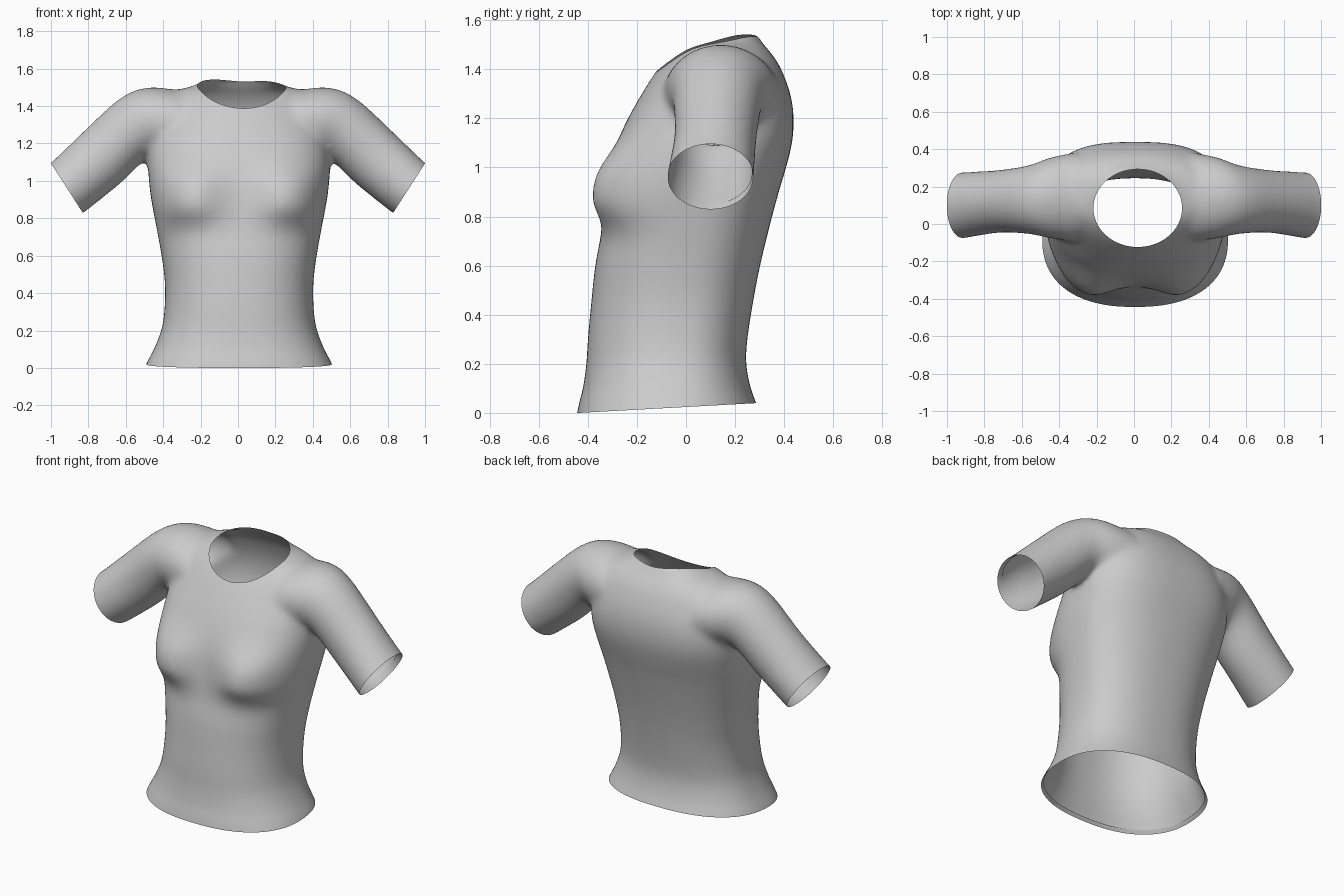
import bpy, bmesh
from math import sin, cos, pi, radians, exp
from mathutils import Vector
from mathutils.bvhtree import BVHTree

if "Cube" in bpy.data.objects:
    bpy.data.objects.remove(bpy.data.objects["Cube"])

N = 80
bm = bmesh.new()


def sgnpow(v, p):
    return (1 if v >= 0 else -1) * abs(v) ** p


def smooth_rows(rows, steps):
    """Catmull-Rom interpolation between rows of parameters."""
    out = []
    for i in range(len(rows) - 1):
        p0, p1, p2, p3 = (rows[max(0, min(len(rows) - 1, i + k))] for k in (-1, 0, 1, 2))
        for k in range(steps):
            t = k / steps
            out.append([.5 * (2 * b + (c - a) * t + (2 * a - 5 * b + 4 * c - d) * t * t
                              + (3 * b - a - 3 * c + d) * t ** 3)
                        for a, b, c, d in zip(p0, p1, p2, p3)])
    return out + [list(rows[-1])]


def loft(rings):
    """Skin a list of closed point rings and cap both ends."""
    loops = [[bm.verts.new(p) for p in r] for r in rings]
    for a, b in zip(loops, loops[1:]):
        for i in range(len(a)):
            j = (i + 1) % len(a)
            bm.faces.new((a[i], a[j], b[j], b[i]))
    bm.faces.new(loops[0][::-1])
    bm.faces.new(loops[-1])


# Torso sections: height, half width, front y, back y
sections = [
    (-.06, .53, -.455, .318), (.03, .493, -.438, .29), (.1, .456, -.42, .264),
    (.2, .417, -.406, .245), (.3, .40, -.40, .25), (.45, .397, -.386, .273),
    (.6, .415, -.37, .302), (.75, .442, -.342, .338), (.9, .47, -.325, .378),
    (1.0, .482, -.31, .408), (1.1, .487, -.28, .432), (1.2, .478, -.236, .439),
    (1.3, .46, -.18, .425), (1.4, .435, -.116, .388), (1.455, .39, -.065, .355),
    (1.485, .335, -.03, .33), (1.505, .255, 0, .312), (1.525, .215, .05, .30),
    (1.55, .18, .10, .288)]


def torso_ring(z, w, f, b):
    cy = -.07 + .14 * z
    high = min(1, max(0, (z - 1.2) / .2))
    back = exp(-((z - 1.2) / .22) ** 2)
    ring = []
    for i in range(N):
        a = 2 * pi * i / N
        n = 2.35 + (-.5 * high if sin(a) < 0 else .45 * back)
        x = w * sgnpow(cos(a), 2 / n)
        s = sgnpow(sin(a), 2 / n)
        y = cy + s * ((b - cy) if s > 0 else (cy - f))
        if s < 0:  # bust
            r = abs((abs(x) - .29) / .175) ** 2.4 + abs((z - .90) / (.13 if z < .90 else .18)) ** 2.5
            y -= .096 * exp(-r)
        ring.append((x + .006, y, z))
    return ring


loft([torso_ring(*r) for r in smooth_rows(sections, 6)])

# Sleeves: centre x, y, z, tilt, radius across, radius in y
sleeve = [(.30, .145, 1.30, 6, .187, .24), (.44, .14, 1.31, 15, .195, .218),
          (.56, .13, 1.278, 25, .177, .184), (.73, .12, 1.123, 32, .172, .168),
          (.915, .10, .962, 32.7, .16, .177), (.99, .095, .914, 32.7, .158, .178)]
for side in (1, -1):
    loft([[(side * (x + rp * cos(a) * sin(radians(t))), y + ry * sin(a),
            z + rp * cos(a) * cos(radians(t)))
           for a in (2 * pi * i / N for i in range(N))]
          for x, y, z, t, rp, ry in smooth_rows(sleeve, 6)])
bmesh.ops.recalc_face_normals(bm, faces=bm.faces[:])

# Fuse torso and sleeves into one smooth skin
mesh = bpy.data.meshes.new("shirt")
bm.to_mesh(mesh)
bm.free()
shirt = bpy.data.objects.new("shirt", mesh)
bpy.context.collection.objects.link(shirt)
rm = shirt.modifiers.new("fuse", 'REMESH')
rm.mode = 'VOXEL'
rm.voxel_size = .014
sm = shirt.modifiers.new("relax", 'SMOOTH')
sm.factor = .5
sm.iterations = 28
bpy.context.view_layer.update()
dg = bpy.context.evaluated_depsgraph_get()
fused = bpy.data.meshes.new_from_object(shirt.evaluated_get(dg))
shirt.modifiers.clear()
shirt.data = fused
bm = bmesh.new()
bm.from_mesh(fused)


def open_end(co, no, keep, scale, depth):
    """Slice one end off and fold a narrow hem back inside."""
    co, no = Vector(co), Vector(no).normalized()
    faces = [f for f in bm.faces if keep(f.calc_center_median())]
    geom = list({e for f in faces for e in f.edges} | {v for f in faces for v in f.verts}) + faces
    bmesh.ops.bisect_plane(bm, geom=geom, dist=1e-5, plane_co=co, plane_no=no, clear_outer=True)
    rim = [e for e in bm.edges if e.is_boundary
           and all(abs((v.co - co).dot(no)) < 1e-3 and keep(v.co) for v in e.verts)]
    new = [g for g in bmesh.ops.extrude_edge_only(bm, edges=rim)['geom']
           if isinstance(g, bmesh.types.BMVert)]
    mid = sum((v.co for v in new), Vector()) / len(new)
    for v in new:
        v.co = mid + (v.co - mid) * scale - no * depth


# Neck opening: remove an oval, then snap its rim onto the skin
bvh = BVHTree.FromBMesh(bm)
cx, cy, rx, ry = .02, .085, .237, .208


def oval(p):
    return (((p.x - cx) / rx) ** 2 + ((p.y - cy) / ry) ** 2) ** .5


bmesh.ops.delete(bm, geom=[v for v in bm.verts if v.co.z > 1.2 and oval(v.co) < 1],
                 context='VERTS')
for v in [v for v in bm.verts if v.is_boundary]:
    k = oval(v.co)
    x, y = cx + (v.co.x - cx) / k, cy + (v.co.y - cy) / k
    hit = bvh.ray_cast(Vector((x, y, 2)), Vector((0, 0, -1)))[0]
    if hit:
        v.co = hit

# Bottom hem and cuffs
open_end((0, 0, .024), (0, .055, -1), lambda p: p.z < .3, .965, .02)
for side in (1, -1):
    open_end((side * .915, .1, .962), (side * .84, 0, -.54),
             lambda p, s=side: p.x * s > .62, .97, .035)

bm.to_mesh(fused)
bm.free()
bpy.context.view_layer.objects.active = shirt
shirt.select_set(True)
bpy.ops.object.shade_smooth_by_angle(angle=radians(60))
